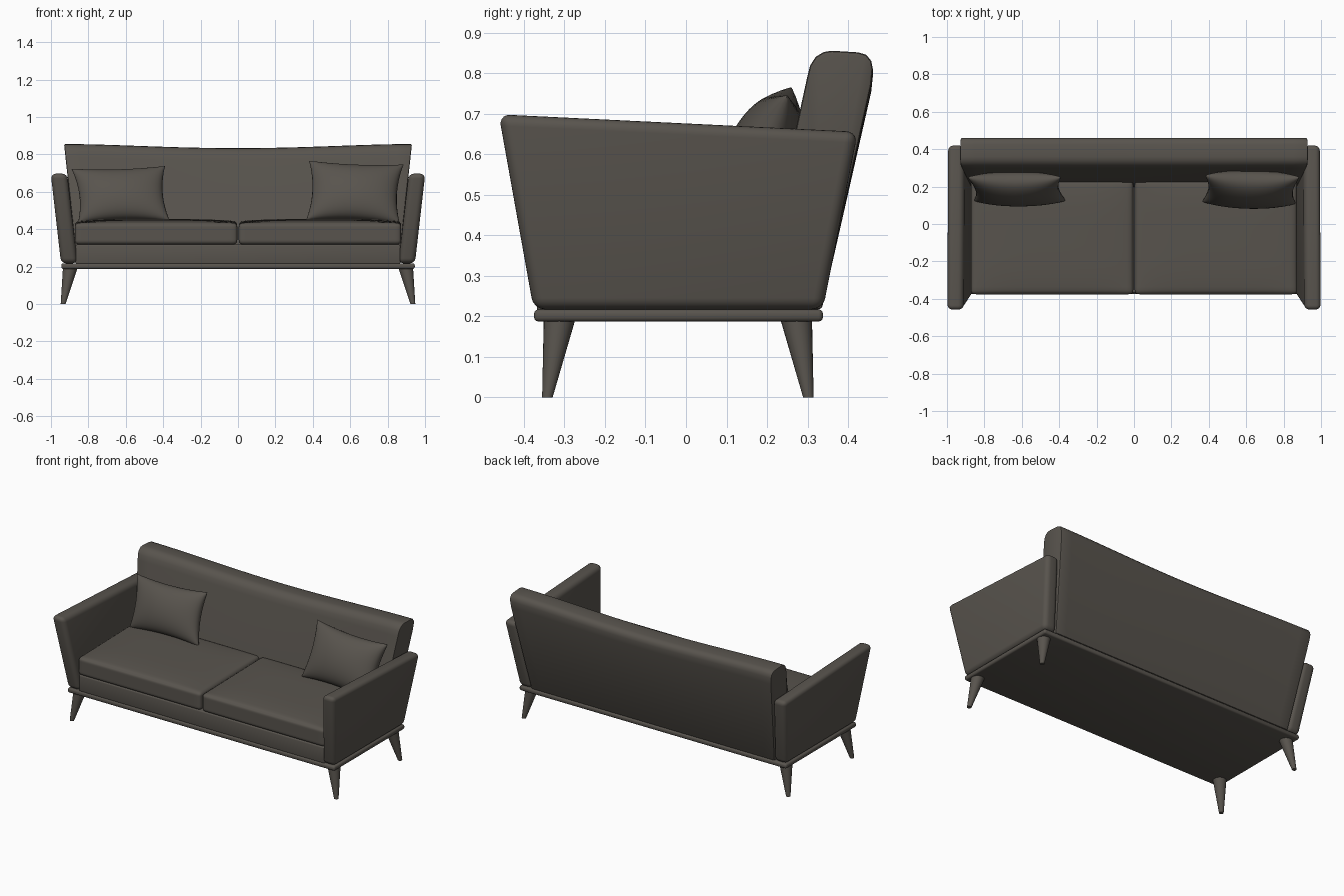
import bpy, bmesh, math
from mathutils import Vector

if "Cube" in bpy.data.objects:
    bpy.data.objects.remove(bpy.data.objects["Cube"], do_unlink=True)

fabric = bpy.data.materials.new("dark_taupe")
COLOUR = (0.098, 0.088, 0.075, 1)
fabric.use_nodes = True
fabric.diffuse_color = COLOUR
fabric.node_tree.nodes["Principled BSDF"].inputs["Base Color"].default_value = COLOUR


def finish(name, bm, bevel=0, segments=4, angle=35):
    """Turn a bmesh into a smooth, optionally bevelled object."""
    bmesh.ops.recalc_face_normals(bm, faces=bm.faces[:])
    mesh = bpy.data.meshes.new(name)
    bm.to_mesh(mesh)
    bm.free()
    obj = bpy.data.objects.new(name, mesh)
    bpy.context.collection.objects.link(obj)
    mesh.materials.append(fabric)
    bpy.ops.object.select_all(action='DESELECT')
    obj.select_set(True)
    bpy.context.view_layer.objects.active = obj
    if bevel:
        mod = obj.modifiers.new("Rounded edges", 'BEVEL')
        mod.width, mod.segments = bevel, segments
        mod.limit_method, mod.angle_limit = 'ANGLE', math.radians(50)
        bpy.ops.object.modifier_apply(modifier=mod.name)
    bpy.ops.object.shade_smooth_by_angle(angle=math.radians(angle))
    return obj


def loft(name, rings, bevel, segments=4):
    """Skin a row of equal rings and cap both ends."""
    bm = bmesh.new()
    rows = [[bm.verts.new(p) for p in ring] for ring in rings]
    n = len(rows[0])
    for a, b in zip(rows, rows[1:]):
        for i in range(n):
            j = (i + 1) % n
            bm.faces.new((a[i], a[j], b[j], b[i]))
    bm.faces.new(rows[0])
    bm.faces.new(rows[-1])
    return finish(name, bm, bevel, segments)


def box(name, lo, hi, bevel):
    def ring(z):
        return [(lo[0], lo[1], z), (hi[0], lo[1], z), (hi[0], hi[1], z), (lo[0], hi[1], z)]
    return loft(name, [ring(lo[2]), ring(hi[2])], bevel, 3)


def seat_cushion(name, lo, hi, r):
    """Rounded box with a soft crown on top."""
    lo, hi = Vector(lo), Vector(hi)
    mid, half = (lo + hi) / 2, (hi - lo) / 2
    bm = bmesh.new()
    bmesh.ops.create_cube(bm, size=2)
    bmesh.ops.subdivide_edges(bm, edges=bm.edges[:], cuts=23, use_grid_fill=True)
    for v in bm.verts:
        u = [math.sin(c * math.pi / 2) for c in v.co]
        p = Vector([u[i] * half[i] for i in range(3)])
        core = Vector([max(r - half[i], min(half[i] - r, p[i])) for i in range(3)])
        p = core + (p - core).normalized() * r
        if u[2] > 0:
            p.z += u[2] * 0.014 * ((1 - u[0] ** 4) * (1 - u[1] ** 4) + u[1] * 0.4)
        v.co = mid + p
    return finish(name, bm, angle=60)


def pillow(name, corners, thick, n=20):
    """Two puffed sheets over a four-cornered outline with pinched sides."""
    c = [Vector(p) for p in corners]      # bottom -x, bottom +x, top +x, top -x
    bm = bmesh.new()
    normal = (c[1] - c[0]).cross(c[3] - c[0]).normalized()
    for side in (1, -1):
        grid = []
        for i in range(n + 1):
            row = []
            for j in range(n + 1):
                u = math.sin((j / n - 0.5) * math.pi)
                w = math.sin((i / n - 0.5) * math.pi)
                a = 0.5 + 0.5 * u * (1 - 0.10 * (1 - w * w))
                b = 0.5 + 0.5 * w * (1 - 0.10 * (1 - u * u))
                p = c[0].lerp(c[1], a).lerp(c[3].lerp(c[2], a), b)
                puff = thick * (max(0, 1 - u * u) * max(0, 1 - w * w)) ** 0.45
                row.append(bm.verts.new(p + normal * side * puff))
            grid.append(row)
        for i in range(n):
            for j in range(n):
                bm.faces.new((grid[i][j], grid[i][j + 1], grid[i + 1][j + 1], grid[i + 1][j]))
    bmesh.ops.remove_doubles(bm, verts=bm.verts[:], dist=0.0005)
    return finish(name, bm, angle=60)


# Base plinth and the upholstered frame under the cushions
box("base_plinth", (-0.945, -0.375, 0.187), (0.945, 0.338, 0.217), 0.011)
box("seat_frame", (-0.868, -0.368, 0.212), (0.868, 0.26, 0.318), 0.008)

# Backrest: rounded leaning profile, flaring outwards and sagging in the middle
profile = [(0.175, 0.217), (0.225, 0.45), (0.298, 0.785), (0.306, 0.818), (0.32, 0.84),
           (0.34, 0.852), (0.36, 0.855), (0.425, 0.851), (0.445, 0.845), (0.457, 0.83),
           (0.461, 0.81), (0.457, 0.77), (0.335, 0.217)]
rings = []
for k in range(25):
    s = k / 12 - 1
    sag = 0.022 * (1 - s * s) ** 2
    rings.append([(s * (0.86 + 0.11 * (z - 0.217)), y, z - sag * max(0, (z - 0.5) / 0.355))
                  for y, z in profile])
loft("backrest", rings, 0.008, 2)

# Splayed armrests, one on each side
arm_outline = [(-0.376, 0.217), (-0.462, 0.698), (0.424, 0.655), (0.338, 0.217)]
for s, side in ((1, "left"), (-1, "right")):
    rings = [[(s * (x + 0.115 * (z - 0.217)), y, z) for y, z in arm_outline]
             for x in (0.858, 0.946)]
    loft(side + "_armrest", rings, 0.028, 5)

    # Seat cushions
    x0, x1 = sorted((s * 0.004, s * 0.872))
    seat_cushion(side + "_seat_cushion", (x0, -0.376, 0.318), (x1, 0.235, 0.438), 0.022)

    # Tapered, splayed legs
    for y, place in ((-0.312, "front"), (0.272, "back")):
        foot_y = y + math.copysign(0.03, y)
        rings = []
        for cx, cy, z, r in ((0.935, foot_y, 0, 0.013), (0.897, y, 0.192, 0.039)):
            rings.append([(s * cx + r * math.cos(t * math.pi / 12),
                           cy + r * math.sin(t * math.pi / 12), z) for t in range(24)])
        loft(f"{place}_{side}_leg", rings, 0)

# Throw pillows leaning on the backrest
pillow("right_pillow", [(-0.855, 0.125, 0.435), (-0.365, 0.125, 0.445),
                        (-0.39, 0.25, 0.737), (-0.89, 0.25, 0.722)], 0.08)
pillow("left_pillow", [(0.365, 0.12, 0.45), (0.865, 0.11, 0.43),
                       (0.885, 0.25, 0.745), (0.38, 0.26, 0.765)], 0.088)
